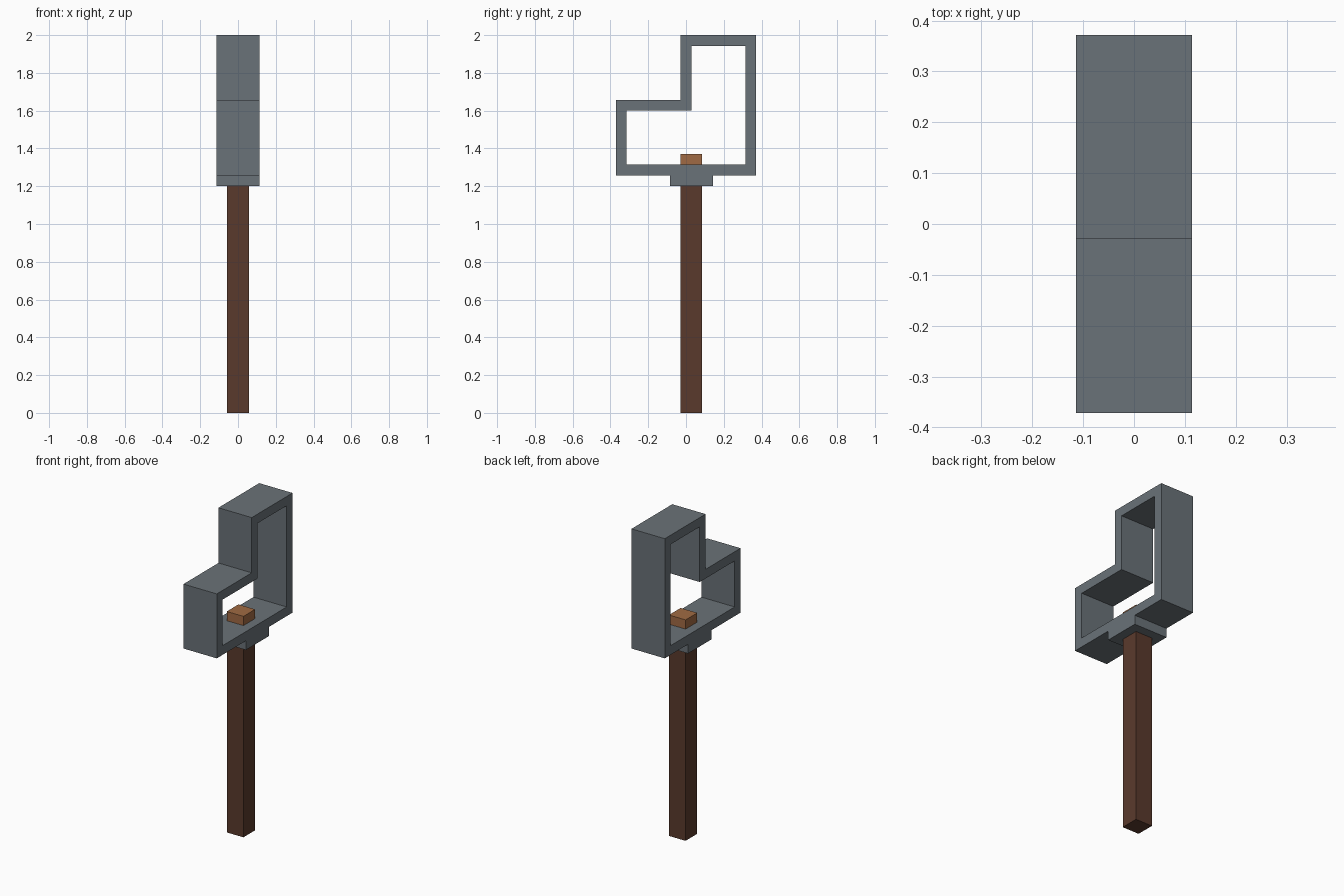
import bpy, bmesh

if "Cube" in bpy.data.objects:
    bpy.data.objects.remove(bpy.data.objects["Cube"], do_unlink=True)

U = 2 / 35  # design grid unit


def material(name, srgb):
    col = [((c / 255 + 0.055) / 1.055) ** 2.4 for c in srgb] + [1.0]
    m = bpy.data.materials.new(name)
    m.use_nodes = True
    m.diffuse_color = col
    m.node_tree.nodes["Principled BSDF"].inputs["Base Color"].default_value = col
    return m


def finish(bm, name, mat):
    bmesh.ops.recalc_face_normals(bm, faces=bm.faces)
    mesh = bpy.data.meshes.new(name)
    bm.to_mesh(mesh)
    bm.free()
    mesh.materials.append(mat)
    obj = bpy.data.objects.new(name, mesh)
    bpy.context.collection.objects.link(obj)
    return obj


def box(name, mat, half_x, y0, y1, z0, z1):
    """Box centred on x, with limits in grid units."""
    bm = bmesh.new()
    bmesh.ops.create_cube(bm, size=1)
    for v in bm.verts:
        v.co.x *= 2 * half_x * U
        v.co.y = (y0 if v.co.y < 0 else y1) * U
        v.co.z = (z0 if v.co.z < 0 else z1) * U
    return finish(bm, name, mat)


def frame(name, mat, half_x, outer, inner):
    """Mitred band between two (y, z) outlines, extruded along x."""
    bm = bmesh.new()
    loops = [[bm.verts.new((-half_x * U, y * U, z * U)) for y, z in pts]
             for pts in (outer, inner)]
    n = len(outer)
    faces = []
    for i in range(n):
        j = (i + 1) % n
        faces.append(bm.faces.new((loops[0][i], loops[0][j], loops[1][j], loops[1][i])))
    ext = bmesh.ops.extrude_face_region(bm, geom=faces, use_keep_orig=True)
    moved = [g for g in ext["geom"] if isinstance(g, bmesh.types.BMVert)]
    bmesh.ops.translate(bm, vec=(2 * half_x * U, 0, 0), verts=moved)
    return finish(bm, name, mat)


steel = material("grey steel", (106, 114, 120))
dark_wood = material("dark wood", (90, 58, 44))
light_wood = material("light wood", (160, 106, 67))

# Hollow stepped head and the collar under it
frame("head_frame", steel, 2,
      [(-6.5, 22), (6.5, 22), (6.5, 35), (-0.5, 35), (-0.5, 29), (-6.5, 29)],
      [(-5.5, 23), (5.5, 23), (5.5, 34), (0.5, 34), (0.5, 28), (-5.5, 28)])
box("collar", steel, 2, -1.5, 2.5, 21, 22)

# Shaft and the peg that shows inside the head
box("handle", dark_wood, 1, -0.5, 1.5, 0, 21)
box("handle_peg", light_wood, 1, -0.5, 1.5, 23, 24)
